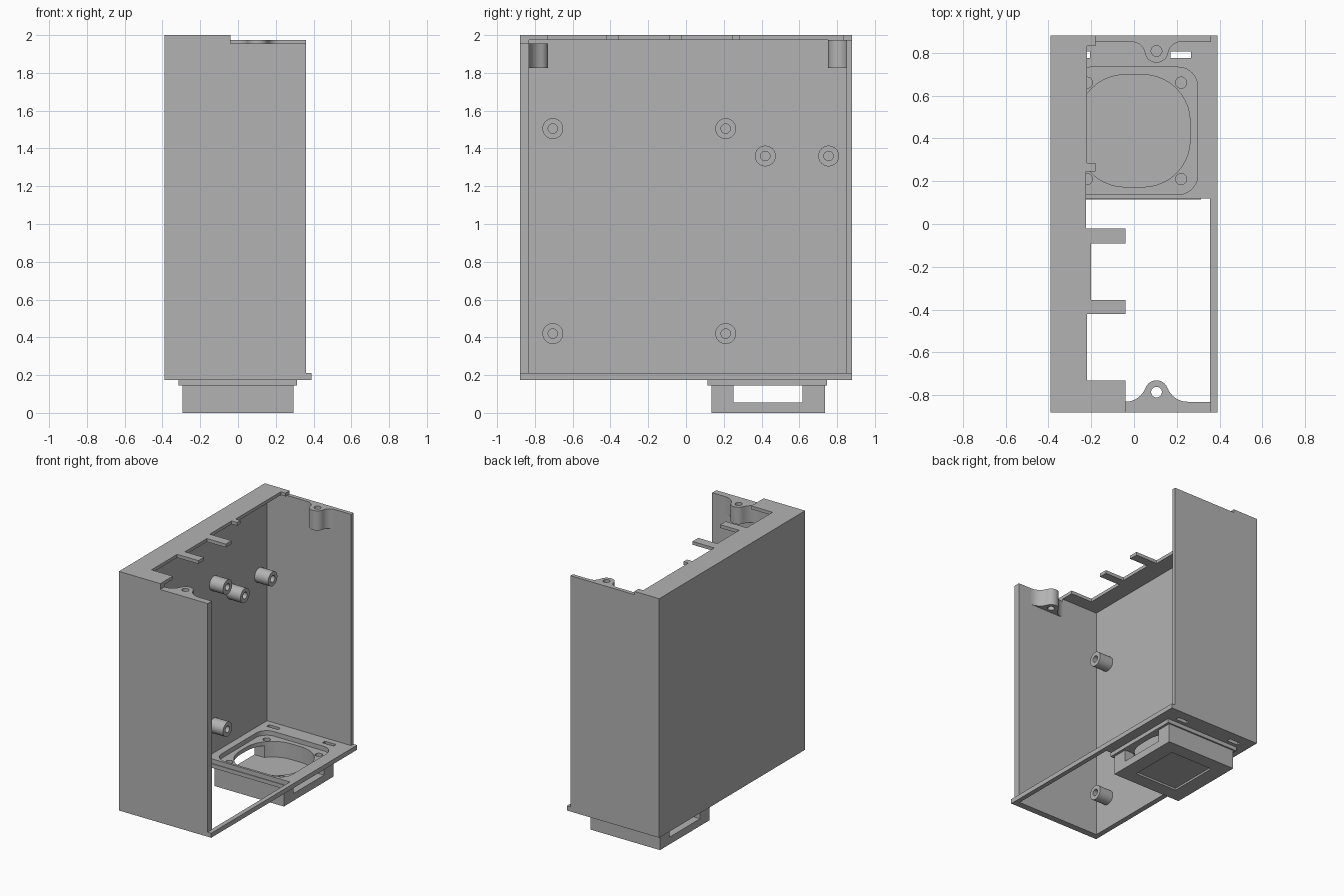
import bpy, bmesh, math
from mathutils import Vector

if "Cube" in bpy.data.objects:
    bpy.data.objects.remove(bpy.data.objects["Cube"])

grey = bpy.data.materials.new("plain_grey")
grey.diffuse_color = (0.45, 0.45, 0.45, 1)
grey.use_nodes = True
grey.node_tree.nodes["Principled BSDF"].inputs["Base Color"].default_value = grey.diffuse_color

MAP = {'x': lambda u, v, w: (w, u, v),
       'y': lambda u, v, w: (u, w, v),
       'z': lambda u, v, w: (u, v, w)}


def prism(name, loops, a, b, axis='z'):
    """Extrude an outline (first loop) with holes (other loops) from a to b along axis."""
    f = MAP[axis]
    bm = bmesh.new()
    twin, edges, rings = {}, [], []
    for loop in loops:
        lo = [bm.verts.new(f(u, v, a)) for u, v in loop]
        hi = [bm.verts.new(f(u, v, b)) for u, v in loop]
        twin.update(zip(lo, hi))
        rings.append(lo)
        edges += [bm.edges.new((lo[i - 1], lo[i])) for i in range(len(lo))]
    bmesh.ops.triangle_fill(bm, use_beauty=True, edges=edges, normal=Vector(f(0, 0, 1)))
    for face in list(bm.faces):
        bm.faces.new([twin[v] for v in face.verts])
    for lo in rings:
        for i in range(len(lo)):
            p, q = lo[i - 1], lo[i]
            bm.faces.new((p, q, twin[q], twin[p]))
    bmesh.ops.recalc_face_normals(bm, faces=bm.faces[:])
    me = bpy.data.meshes.new(name)
    bm.to_mesh(me)
    bm.free()
    me.materials.append(grey)
    ob = bpy.data.objects.new(name, me)
    bpy.context.collection.objects.link(ob)
    return ob


def rect(u0, u1, v0, v1):
    return [(u0, v0), (u1, v0), (u1, v1), (u0, v1)]


def arc(cu, cv, r, a0, a1, n=10):
    return [(cu + r * math.cos(math.radians(a0 + (a1 - a0) * i / n)),
             cv + r * math.sin(math.radians(a0 + (a1 - a0) * i / n))) for i in range(n + 1)]


def circle(cu, cv, r, n=32):
    return arc(cu, cv, r, 0, 360, n)[:-1]


def rounded(cu, cv, h, r):
    k = h - r
    return [p for i, (su, sv) in enumerate([(1, 1), (-1, 1), (-1, -1), (1, -1)])
            for p in arc(cu + su * k, cv + sv * k, r, 90 * i, 90 * i + 90)]


# Case panels
prism("back_panel", [rect(-.88, .88, .21, 1.975)], -.39, -.35, 'x')
prism("front_side_wall", [[(-.35, .21), (.36, .21), (.36, 1.955), (-.04, 1.955),
                           (-.04, 1.975), (-.35, 1.975)]], -.88, -.83, 'y')
prism("rear_side_wall", [rect(-.35, .36, .21, 1.975)], .85, .88, 'y')

# Top strip with finger tabs
prism("top_strip", [[(-.39, -.88), (-.04, -.88), (-.04, -.73), (-.22, -.73), (-.22, -.42),
                     (-.04, -.42), (-.04, -.355), (-.20, -.355), (-.20, -.09), (-.04, -.09),
                     (-.04, -.02), (-.225, -.02), (-.225, .245), (-.18, .245), (-.18, .285),
                     (-.22, .285), (-.22, .83), (-.18, .83), (-.18, .88), (-.39, .88)]],
      1.975, 2.0)

# Floor with cable opening, fan recess and two slots
FY = .435
prism("floor", [rect(-.39, .39, -.88, .88), rect(-.35, .355, -.83, .12),
                rounded(0, FY, .297, .09),
                rect(.17, .265, .775, .805), rect(-.30, -.205, .775, .805)], .175, .21)

# Fan mounting plate with port and screw holes
PORT, PR = .262, .22
holes = [circle(sx * .22, FY + sy * .225, .026) for sx in (-1, 1) for sy in (-1, 1)]
prism("fan_plate", [rect(-.315, .312, .115, .747), rounded(0, FY, PORT, PR)] + holes,
      .145, .175)

# Duct below the fan: two C-shaped halves leave a window on each x side
WIN, K = .183, PORT - PR
a = math.degrees(math.asin((WIN - K) / PR))
inner = arc(K, K, PR, a, 90) + arc(-K, K, PR, 90, 180 - a)
half = [(.293, WIN)] + inner + [(-.295, WIN), (-.295, .3), (.293, .3)]
for label, s in (("rear", 1), ("front", -1)):
    prism("duct_" + label, [[(u, FY + s * v) for u, v in half]], .055, .145)
prism("duct_base", [rect(-.295, .293, FY - .3, FY + .3)], .015, .055)
prism("duct_base_rim", [rect(-.295, .293, FY - .3, FY + .3),
                        rect(-.18, .18, .24, .63)], 0, .015)


# Screw bosses flaring into the side walls
def boss(name, cy, wall, s, flare, z1):
    cx, r, h = .105, .055, abs(cy - wall)
    d = math.sqrt((flare + r) ** 2 - (flare - h) ** 2)
    t = math.degrees(math.atan2(flare - h, d))
    pts = arc(-d, flare, flare, -90, -t, 8)
    pts += arc(0, h, r, 180 - t, t, 16)[1:]
    pts += arc(d, flare, flare, 180 + t, 270, 8)[1:]
    prism(name, [[(cx + u, wall + s * v) for u, v in pts], circle(cx, cy, .025)], 1.825, z1)


boss("front_boss", -.785, -.83, 1, .10, 1.955)
boss("rear_boss", .808, .85, -1, .06, 1.975)

# Board standoffs on the back panel
spots = [(-.705, 1.505), (.21, 1.505), (.42, 1.36), (.755, 1.36), (-.705, .42), (.21, .42)]
for i, (y, z) in enumerate(spots):
    prism(f"standoff_{i + 1}", [circle(y, z, .055), circle(y, z, .025)], -.35, -.235, 'x')

# Smooth the curved walls, keep edges sharp
bpy.ops.object.select_all(action='SELECT')
bpy.context.view_layer.objects.active = bpy.data.objects["floor"]
bpy.ops.object.shade_smooth_by_angle(angle=math.radians(30))
